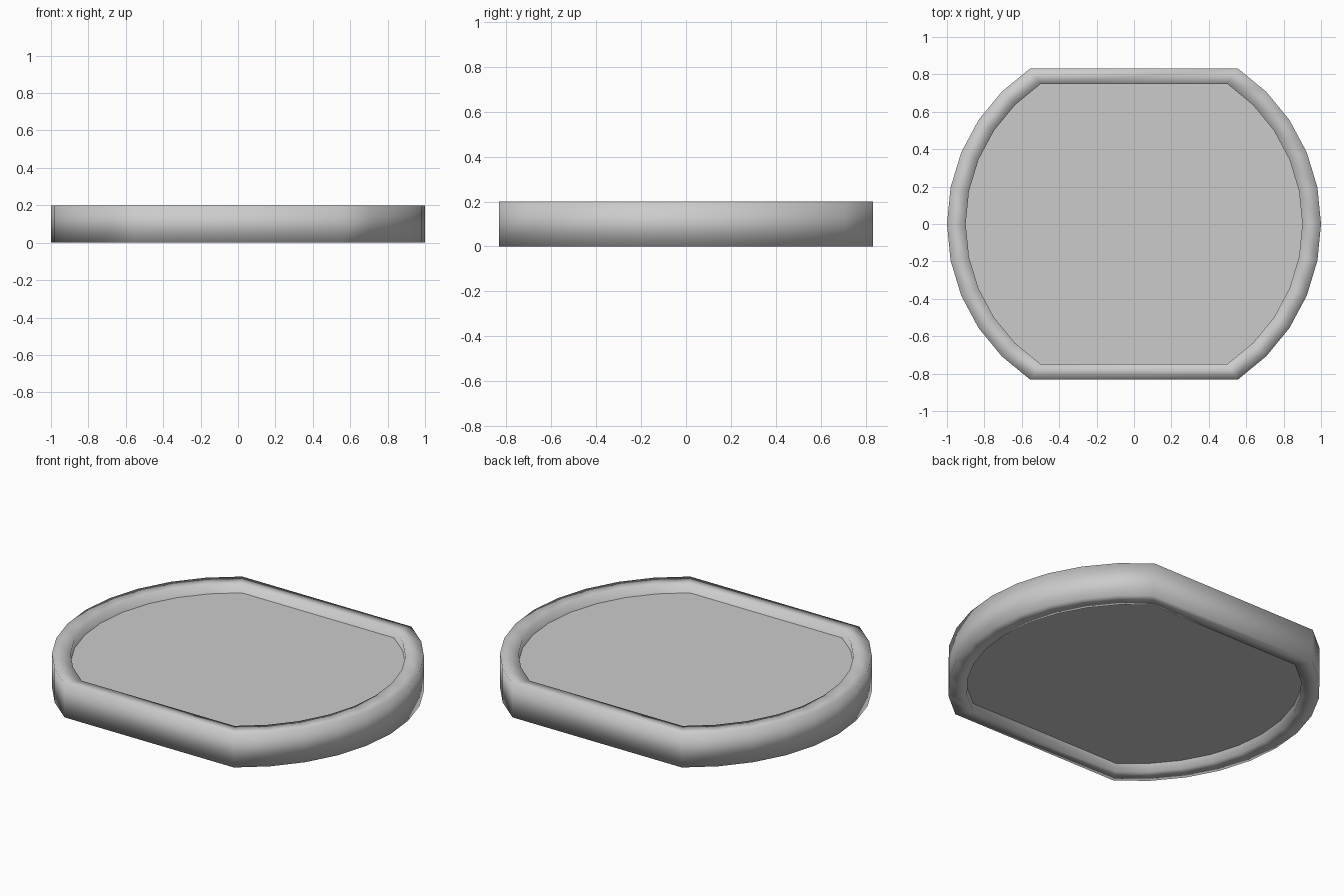
import bpy, bmesh, math

if "Cube" in bpy.data.objects:
    bpy.data.objects.remove(bpy.data.objects["Cube"])

SEGMENTS = 32


def outline(radius):
    """Circle of 32 steps with front and back arcs cut straight."""
    steps = [i for i in range(SEGMENTS) if i % 16 <= 5 or i % 16 >= 11]
    return [(radius * math.cos(math.tau * i / SEGMENTS),
             radius * math.sin(math.tau * i / SEGMENTS)) for i in steps]


def make_object(name, bm, smooth):
    bmesh.ops.recalc_face_normals(bm, faces=bm.faces)
    for face in bm.faces:
        face.smooth = smooth
    mesh = bpy.data.meshes.new(name)
    bm.to_mesh(mesh)
    bm.free()
    obj = bpy.data.objects.new(name, mesh)
    bpy.context.collection.objects.link(obj)
    return obj


# Raised rim: rectangular section swept round the outline, softly shaded
bm = bmesh.new()
section = [(1.0, 0.0), (1.0, 0.2), (0.9, 0.2), (0.9, 0.0)]
loops = [[bm.verts.new((x, y, z)) for x, y in outline(r)] for r, z in section]
for k, lower in enumerate(loops):
    upper = loops[(k + 1) % len(loops)]
    for i in range(len(lower)):
        j = (i + 1) % len(lower)
        bm.faces.new((lower[i], lower[j], upper[j], upper[i]))
make_object("rim", bm, True)

# Flat floor panel, recessed above and below, edges tucked into the rim
bm = bmesh.new()
base = bm.faces.new([bm.verts.new((x, y, 0.05)) for x, y in outline(0.91)])
top = bmesh.ops.extrude_face_region(bm, geom=[base], use_keep_orig=True)
verts = [g for g in top["geom"] if isinstance(g, bmesh.types.BMVert)]
bmesh.ops.translate(bm, verts=verts, vec=(0, 0, 0.1))
make_object("floor_panel", bm, False)
